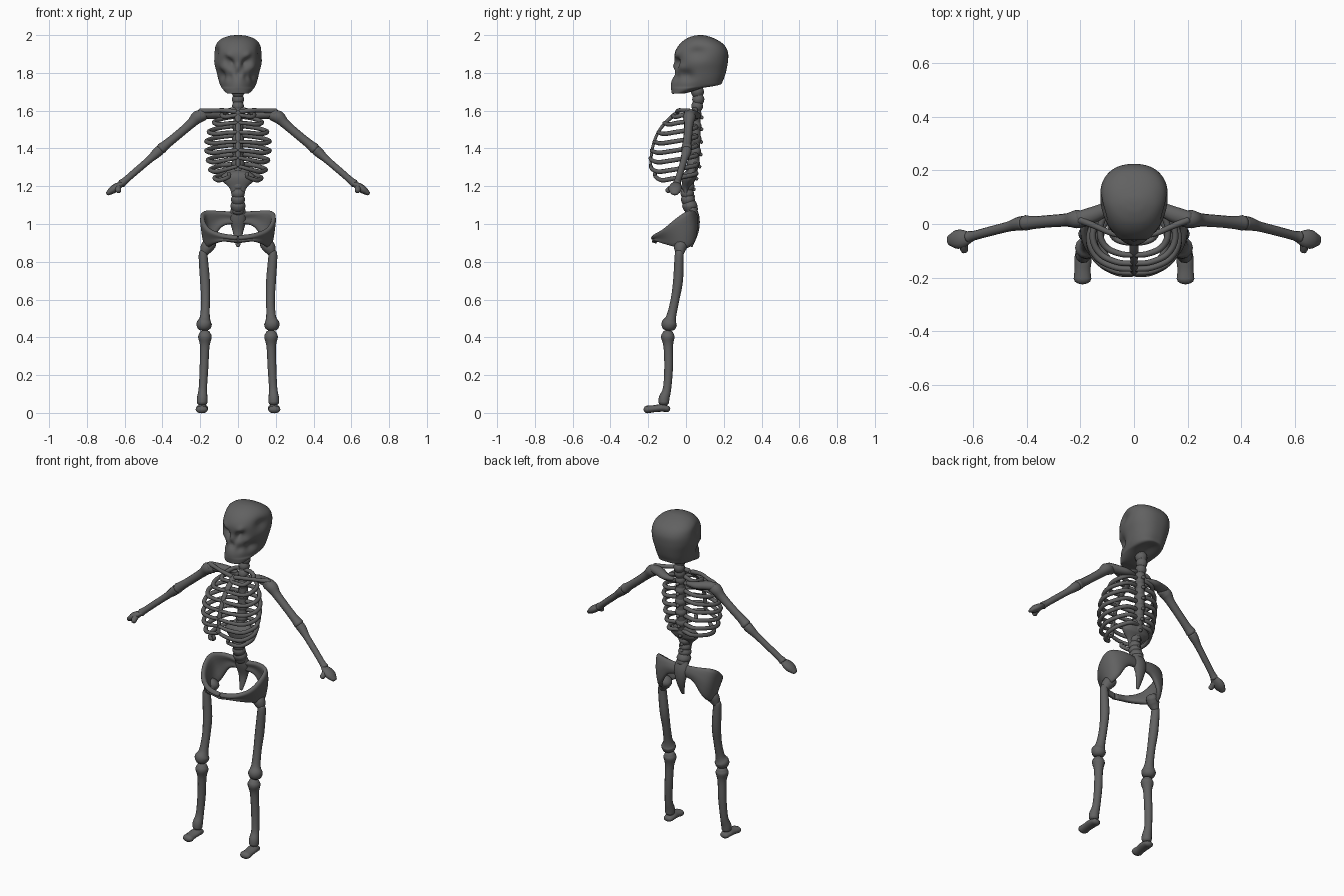
import bpy, bmesh, math
from mathutils import Vector

if "Cube" in bpy.data.objects:
    bpy.data.objects.remove(bpy.data.objects["Cube"])

bone = bpy.data.materials.new("dark grey bone")
bone.use_nodes = True
GREY = (0.12, 0.12, 0.12, 1)
bone.diffuse_color = GREY
bone.node_tree.nodes["Principled BSDF"].inputs["Base Color"].default_value = GREY


def finish(name, bm, mirror=False):
    """Turn a bmesh into a smooth bone object, mirrored to the other side if asked."""
    bmesh.ops.recalc_face_normals(bm, faces=bm.faces)
    mesh = bpy.data.meshes.new(name)
    bm.to_mesh(mesh)
    bm.free()
    mesh.materials.append(bone)
    mesh.shade_smooth()
    ob = bpy.data.objects.new(name, mesh)
    bpy.context.collection.objects.link(ob)
    if mirror:
        ob.modifiers.new("Mirror", "MIRROR")
    return ob


def spline(rows, steps):
    """Catmull-Rom interpolation of number rows."""
    rows = [Vector(r) for r in rows]
    ext = [rows[0]] + rows + [rows[-1]]
    out = []
    for i in range(1, len(rows)):
        a, b, c, d = ext[i - 1:i + 3]
        for k in range(steps):
            t = k / steps
            out.append(b + (c - a) * (t / 2) + (2 * a - 5 * b + 4 * c - d) * (t * t / 2)
                       + (3 * b - a - 3 * c + d) * (t ** 3 / 2))
    return out + [rows[-1]]


def skin(bm, rings):
    """Bridge closed rings of points and cap both ends."""
    loops = [[bm.verts.new(p) for p in ring] for ring in rings]
    n = len(loops[0])
    for a, b in zip(loops, loops[1:]):
        for j in range(n):
            bm.faces.new((a[j], a[(j + 1) % n], b[(j + 1) % n], b[j]))
    bm.faces.new(loops[0])
    bm.faces.new(loops[-1])


def tube(bm, rows, flat=1.0, ref=(0, 1, 0), sides=12, steps=5):
    """Round-ended bone through rows of x, y, z, radius; flat scales it along ref."""
    pts = spline(rows, steps)
    pos = [p.xyz for p in pts]
    rad = [p[3] for p in pts]
    rings = []

    def ring(centre, r, tan):
        u = tan.cross(Vector(ref)).normalized()
        v = u.cross(tan).normalized()
        rings.append([centre + r * (u * math.cos(q) + v * flat * math.sin(q))
                      for q in (2 * math.pi * j / sides for j in range(sides))])

    last = len(pos) - 1
    ends = (0.15, 0.55, 0.85)
    for i in range(last + 1):
        tan = (pos[min(i + 1, last)] - pos[max(i - 1, 0)]).normalized()
        if i == 0:
            for s in ends:
                ring(pos[0] - tan * rad[0] * 0.6 * math.sqrt(1 - s * s), rad[0] * s, tan)
        ring(pos[i], rad[i], tan)
        if i == last:
            for s in reversed(ends):
                ring(pos[i] + tan * rad[i] * 0.6 * math.sqrt(1 - s * s), rad[i] * s, tan)
    skin(bm, rings)


def bone_part(name, rows, mirror=True, **kw):
    bm = bmesh.new()
    tube(bm, rows, **kw)
    return finish(name, bm, mirror)


# Skull: stacked sections (z, front, back, half width) with hollows and ridges pressed in
sections = [(1.69, -.068, -.03, .04), (1.692, -.075, .0, .058), (1.715, -.077, .10, .082),
            (1.73, -.075, .185, .092), (1.76, -.068, .20, .103), (1.81, -.06, .213, .115),
            (1.86, -.06, .222, .128), (1.91, -.058, .222, .131), (1.95, -.035, .20, .12),
            (1.98, .0, .155, .088), (1.996, .04, .11, .045), (2.0, .07, .085, .01)]
bm = bmesh.new()
rings = []
for z, front, back, w in spline(sections, 5):
    ring = []
    for j in range(72):
        q = 2 * math.pi * j / 72
        c, s = math.cos(q), math.sin(q)
        c2, s2 = (math.copysign(abs(t) ** 0.85, t) for t in (c, s))
        width = w * (1 - 0.2 * max(c, 0))
        ring.append(Vector((width * s2, (front + back) / 2 - (back - front) / 2 * c2, z)))
    rings.append(ring)
skin(bm, rings)
bmesh.ops.recalc_face_normals(bm, faces=bm.faces)
bm.normal_update()
# centre x, y, z, size, depth (negative swells out), slope toward the nose
dents = [(.045, -.06, 1.855, .024, .034, .4), (.05, -.06, 1.892, .02, -.012, .4),
         (.0, -.07, 1.795, .014, .016, 0), (.0, -.07, 1.835, .016, -.012, 0),
         (.09, .0, 1.785, .03, .022, 0), (.05, -.06, 1.78, .02, .012, 0),
         (.125, .055, 1.91, .038, .02, 0), (.085, -.03, 1.825, .022, -.01, 0),
         (.0, -.075, 1.75, .03, -.008, 0), (.0, .13, 1.72, .05, .02, 0)]
moves = []
for v in bm.verts:
    push = 0
    for x, y, z, size, depth, slope in dents:
        dx = abs(v.co.x) - x
        dz = v.co.z - z - slope * dx
        d2 = dx * dx + ((v.co.y - y) * 0.7) ** 2 + dz * dz
        push += depth * math.exp(-d2 / size ** 2)
    moves.append(v.co - v.normal * push)
for v, co in zip(bm.verts, moves):
    v.co = co
finish("skull", bm)

# Spine: core column with a knobbly vertebra and a back spur at each level
column = [(0, .055, 1.73, .03), (0, .065, 1.66, .026), (0, .052, 1.58, .025), (0, .05, 1.45, .026),
          (0, .04, 1.32, .028), (0, .01, 1.2, .028), (0, .01, 1.13, .03), (0, .03, 1.07, .035)]
bone_part("spine", column, False, steps=8)
bm = bmesh.new()
for p in spline(column, 2)[1:-1]:
    x, y, z, r = p
    tube(bm, [(0, y, z - .014, r * 1.1), (0, y, z, r * 1.25), (0, y, z + .014, r * 1.1)], steps=2)
    if z < 1.62:
        tube(bm, [(0, y, z, .013), (0, y + .035, z - .018, .009)], ref=(1, 0, 0), sides=8, steps=2)
finish("vertebrae", bm)
bone_part("lower_back_flare", [(0, .0, 1.15, .034), (0, .0, 1.19, .045), (0, .012, 1.24, .092),
                               (0, .03, 1.27, .07), (0, .04, 1.31, .03)], False, flat=.4, sides=20)
bone_part("tailbone", [(0, .03, 1.09, .035), (0, .045, 1.03, .045), (0, .05, .96, .028),
                       (0, .03, .885, .011)], False, flat=.6)

# Ribs: half loops from the spine round to the breastbone (height, half width, front)
bm = bmesh.new()
for z, w, front, rise in [(1.575, .085, -.07, 0), (1.535, .125, -.115, 0), (1.485, .152, -.147, 0),
                          (1.435, .165, -.168, 0), (1.385, .165, -.182, .005), (1.335, .157, -.188, .015),
                          (1.285, .145, -.185, .02), (1.24, .122, -.165, .03)]:
    end = .008 if z > 1.28 else .05
    mid = (front + .05) / 2
    tube(bm, [(.01, .045, z + .035, .012), (w * .6, .052, z + .025, .012), (w * .95, mid + .045, z + .01, .012),
              (w, mid - .015, z, .012), (w * .8, front * .78, z - .008, .012),
              (w * .4, front * .97, z - .002 + rise * .4, .011), (end, front, z + rise, .01)],
         sides=8, ref=(0, 0, 1))
finish("ribs", bm, True)
bone_part("breastbone", [(0, -.045, 1.59, .02), (0, -.105, 1.54, .016), (0, -.15, 1.48, .013),
                         (0, -.178, 1.4, .013), (0, -.188, 1.31, .012)], False, flat=.6)

# Shoulders
bone_part("collarbone", [(.012, -.045, 1.595, .013), (.08, -.035, 1.602, .011), (.14, -.01, 1.6, .011),
                         (.2, .015, 1.598, .014)], ref=(0, 0, 1))
bone_part("shoulder_blade", [(.05, .055, 1.575, .014), (.1, .055, 1.575, .024), (.15, .035, 1.58, .03),
                             (.2, .018, 1.583, .031)], flat=.8, ref=(0, 0, 1))

# Arms
bone_part("upper_arm", [(.18, .018, 1.575, .028), (.215, .018, 1.565, .034), (.25, .015, 1.53, .025),
                        (.32, .01, 1.47, .023), (.375, .005, 1.425, .024), (.405, .004, 1.4, .029)])
bone_part("forearm", [(.415, .003, 1.39, .027), (.435, .0, 1.372, .025), (.47, -.01, 1.34, .019),
                      (.54, -.028, 1.28, .018), (.595, -.043, 1.232, .018), (.615, -.048, 1.215, .022)])
bone_part("hand", [(.61, -.05, 1.215, .02), (.64, -.055, 1.197, .034), (.665, -.058, 1.18, .034),
                   (.685, -.06, 1.165, .022)], flat=.6, ref=(.6, 0, .8))
bone_part("thumb", [(.635, -.06, 1.2, .018), (.635, -.085, 1.185, .016), (.632, -.098, 1.175, .014)],
          ref=(0, 0, 1))

# Pelvis: a swept bowl wall, each column a top and a bottom point
wall = [(.015, .03, 1.06, .015, .04, 1.0), (.1, .035, 1.07, .085, .045, .985), (.18, .005, 1.07, .14, .04, .9),
        (.188, -.055, 1.03, .163, -.01, .865), (.155, -.12, .975, .14, -.08, .885),
        (.08, -.17, .945, .08, -.155, .907), (0, -.18, .935, 0, -.17, .9)]
bm = bmesh.new()
grid = []
for p in spline(wall, 4):
    top, low = Vector(p[:3]), Vector(p[3:])
    bulge = (top + low) / 2 + Vector((.004, .012, 0))
    grid.append([bm.verts.new(q) for q in (top, (top + bulge) / 2, bulge, (bulge + low) / 2, low)])
for a, b in zip(grid, grid[1:]):
    for k in range(4):
        bm.faces.new((a[k], b[k], b[k + 1], a[k + 1]))
pelvis = finish("pelvis", bm)
thick = pelvis.modifiers.new("Thickness", "SOLIDIFY")
thick.thickness, thick.offset = .028, 0
pelvis.modifiers.new("Mirror", "MIRROR")
pelvis.modifiers.new("Smooth", "SUBSURF").levels = 1
bone_part("hip_joint", [(.145, -.02, .9, .034), (.165, -.03, .875, .034), (.18, -.032, .845, .022)])

# Legs
bone_part("thigh", [(.183, -.035, .85, .022), (.184, -.037, .82, .024), (.175, -.042, .7, .026),
                    (.172, -.058, .6, .023), (.175, -.078, .51, .026), (.179, -.088, .475, .04),
                    (.179, -.09, .456, .038)])
bone_part("shin", [(.175, -.095, .42, .03), (.175, -.096, .4, .036), (.176, -.094, .35, .025),
                   (.18, -.092, .24, .023), (.186, -.1, .13, .022), (.189, -.115, .08, .028),
                   (.19, -.118, .055, .028)])
bone_part("foot", [(.189, -.1, .022, .028), (.19, -.13, .026, .032), (.192, -.17, .022, .03),
                   (.192, -.205, .018, .033)], flat=.62, ref=(0, 0, 1))
